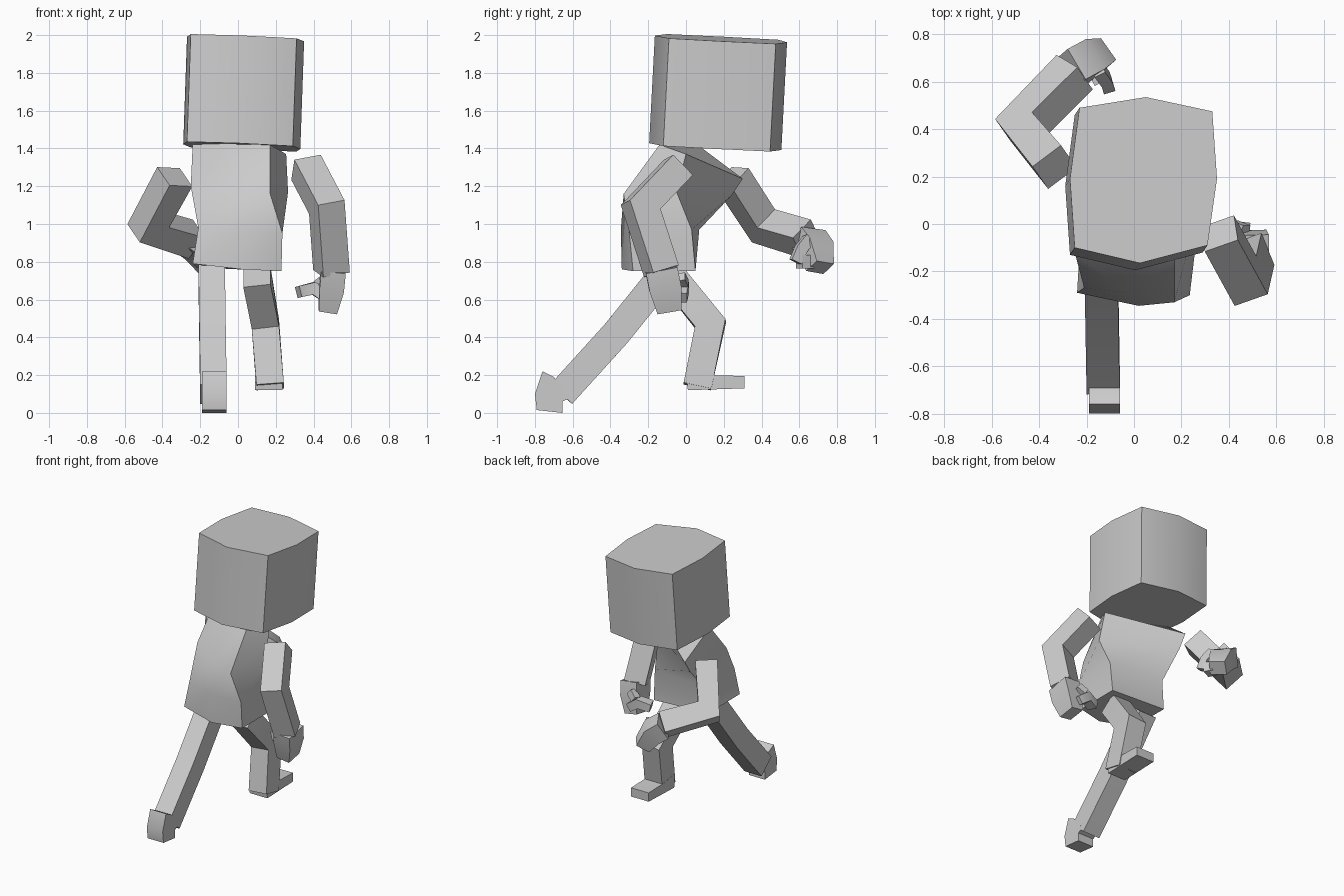
import bpy, bmesh, math
from mathutils import Vector

if "Cube" in bpy.data.objects:
    bpy.data.objects.remove(bpy.data.objects["Cube"])


def loft(name, rings, angle=45):
    """Skin a list of equal-length rings and cap both ends."""
    bm = bmesh.new()
    loops = [[bm.verts.new(p) for p in r] for r in rings]
    n = len(loops[0])
    for a, b in zip(loops, loops[1:]):
        for i in range(n):
            j = (i + 1) % n
            bm.faces.new((a[i], a[j], b[j], b[i]))
    bm.faces.new(loops[0][::-1])
    bm.faces.new(loops[-1])
    bmesh.ops.recalc_face_normals(bm, faces=bm.faces)
    me = bpy.data.meshes.new(name)
    bm.to_mesh(me)
    bm.free()
    me.shade_smooth()
    me.set_sharp_from_angle(angle=math.radians(angle))
    ob = bpy.data.objects.new(name, me)
    bpy.context.collection.objects.link(ob)
    return ob


def limb(name, path, w, h, side, tip=1.0):
    """Square tube with mitred joints; w is along side, h across it."""
    pts = [Vector(p) for p in path]
    rings = []
    for i, p in enumerate(pts):
        t_in = (p - pts[max(i - 1, 0)]).normalized()
        t_out = (pts[min(i + 1, len(pts) - 1)] - p).normalized()
        t = (t_in + t_out).normalized()
        s = Vector(side)
        s = (s - t * s.dot(t)).normalized()
        u = t.cross(s)
        k = 1 / max(0.85, t.dot(t_out if i == 0 else t_in))
        f = tip if i == len(pts) - 1 else 1.0
        a, b = s * w * f / 2, u * h * k * f / 2
        rings.append([p + a + b, p - a + b, p - a - b, p + a - b])
    return loft(name, rings, 32)


def arm(name, shoulder, elbow, wrist):
    s, e, w = map(Vector, (shoulder, elbow, wrist))
    limb(name, [s, e, w], 0.15, 0.15, (e - s).cross(w - e))


def foot(name, profile, x0, x1):
    loft(name, [[(x, y, z) for y, z in profile] for x in (x0, x1)])


# Head: square prism with bulged sides, slightly tilted
outline = [(-.23, .49), (.05, .535), (.33, .475), (.35, .19),
           (.31, -.09), (.025, -.165), (-.25, -.10), (-.27, .19)]
top = [Vector((x, y, 1.98 - .04 * (x - .04) - .05 * (y - .18))) for x, y in outline]
loft("head", [[p - Vector((.02, .03, .57)) for p in top], top])

# Torso: twisted and leaning (back left, spine, back right, front right, front left)
loft("torso", [
    [(-.24, -.29, .79), (.02, -.34, .76), (.23, -.28, .75), (.23, .05, .75), (-.22, .05, .77)],
    [(-.21, -.27, .98), (.02, -.345, .97), (.235, -.30, .95), (.235, .03, .97), (-.19, .07, .97)],
    [(-.25, -.12, 1.20), (-.03, -.29, 1.17), (.17, -.33, 1.16), (.265, -.05, 1.17), (-.20, .24, 1.15)],
    [(-.24, .06, 1.42), (-.02, -.06, 1.43), (.17, -.14, 1.42), (.255, 0, 1.37), (-.20, .30, 1.24)],
], 50)

# Arms
arm("right_arm", (.36, -.04, 1.30), (.47, -.24, 1.09), (.495, -.13, .75))
arm("left_arm", (-.335, .24, 1.25), (-.475, .41, .99), (-.25, .64, .92))

# Right hand
limb("right_hand", [(.505, -.13, .76), (.495, -.11, .66), (.475, -.09, .54)],
     .17, .13, (0, 1, .3), .75)
limb("right_fingers", [(.47, -.03, .61), (.40, -.02, .66), (.32, -.05, .64)],
     .07, .06, (0, 1, 0))
limb("right_thumb", [(.47, -.03, .72), (.42, -.01, .68)], .05, .05, (0, 1, 0))

# Left hand
limb("left_hand", [(-.27, .65, .92), (-.20, .685, .87), (-.14, .71, .77)],
     .15, .135, (.6, -.7, 0), .75)
limb("left_fingers", [(-.16, .66, .80), (-.13, .60, .80)], .08, .07, (1, 0, 0))
limb("left_thumb", [(-.15, .65, .92), (-.12, .61, .87), (-.11, .58, .80)],
     .05, .06, (1, .3, 0))

# Rear leg, stretched back with raised heel
limb("rear_leg", [(-.14, -.08, .78), (-.135, -.37, .42), (-.13, -.66, .10)],
     .14, .155, (1, 0, 0))
foot("rear_foot", [(-.76, .22), (-.70, .19), (-.61, .08), (-.655, .06),
                   (-.655, 0), (-.79, .015), (-.80, .10)], -.19, -.06)

# Front leg, bent at the knee
limb("front_leg", [(.10, -.07, .72), (.145, .13, .47), (.17, .06, .14)],
     .145, .15, (1, 0, 0))
foot("front_foot", [(.01, .12), (.31, .13), (.31, .195), (.13, .20), (0, .22)], .09, .235)
